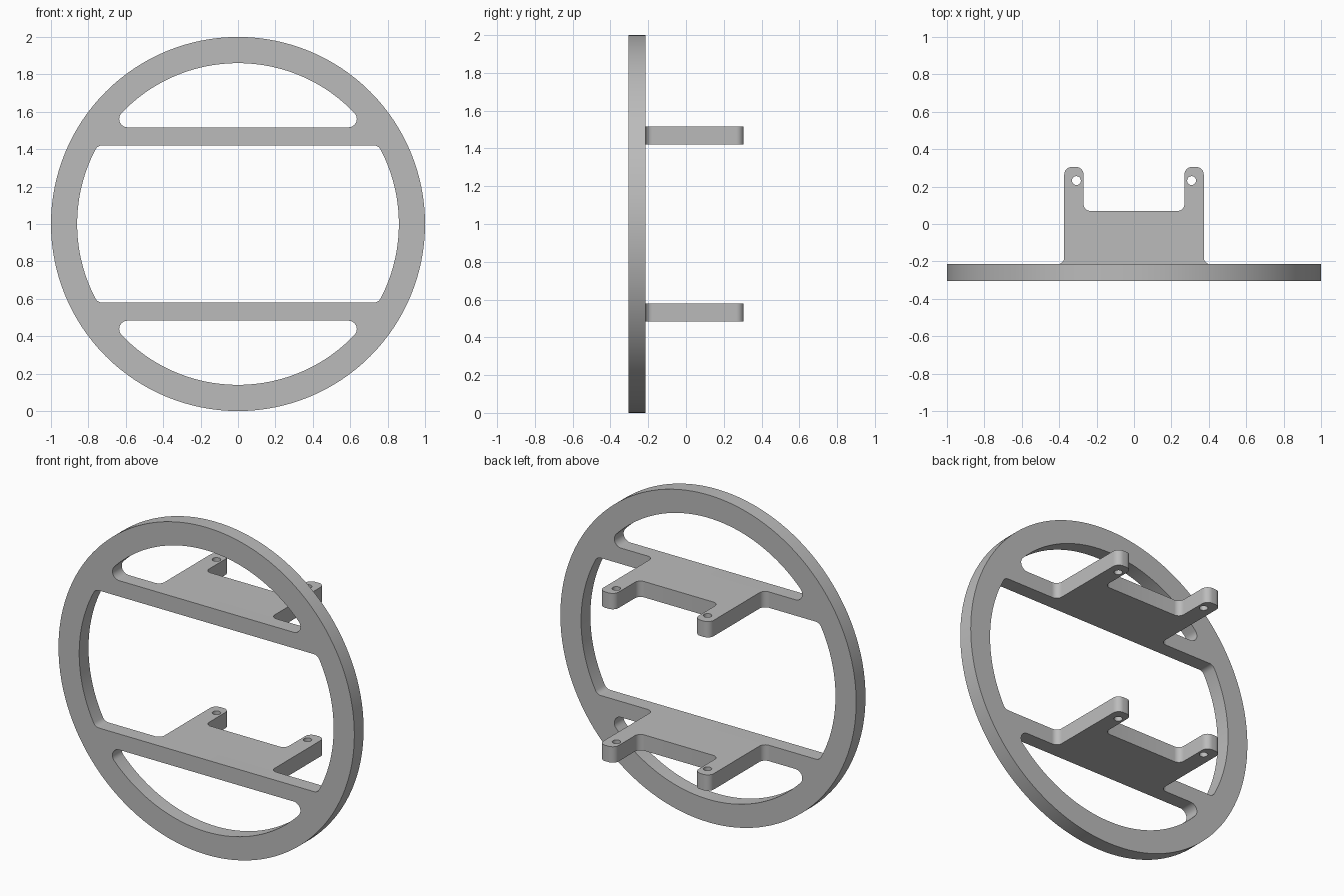
import bpy, bmesh, math
from mathutils import Matrix, Vector

cube = bpy.data.objects.get("Cube")
if cube:
    bpy.data.objects.remove(cube, do_unlink=True)

grey = bpy.data.materials.new("plain grey")
grey.use_nodes = True
colour = (0.5, 0.5, 0.5, 1)
grey.diffuse_color = colour
grey.node_tree.nodes["Principled BSDF"].inputs["Base Color"].default_value = colour


def arc(cx, cy, r, start, end, steps):
    """Points along an arc, angles in radians."""
    return [(cx + r * math.cos(start + (end - start) * i / steps),
             cy + r * math.sin(start + (end - start) * i / steps))
            for i in range(steps + 1)]


def circle(cx, cy, r, sides):
    return arc(cx, cy, r, 0, math.tau, sides)[:-1]


def fillet(corners, steps=8):
    """Round each (x, y, radius) corner of a closed right-angled outline."""
    out = []
    for i, (x, y, r) in enumerate(corners):
        p = Vector((x, y))
        if r == 0:
            out.append((x, y))
            continue
        a = (Vector(corners[i - 1][:2]) - p).normalized() * r
        b = (Vector(corners[(i + 1) % len(corners)][:2]) - p).normalized() * r
        for k in range(steps + 1):
            t = k / steps * math.pi / 2
            out.append(tuple(p + a * (1 - math.sin(t)) + b * (1 - math.cos(t))))
    return out


def plate(name, loops, thickness, matrix):
    """Extrude an outline with holes into a solid plate."""
    curve = bpy.data.curves.new(name, "CURVE")
    curve.dimensions = "2D"
    curve.fill_mode = "BOTH"
    curve.extrude = thickness / 2
    for loop in loops:
        spline = curve.splines.new("POLY")
        spline.points.add(len(loop) - 1)
        for point, (x, y) in zip(spline.points, loop):
            point.co = (x, y, 0, 1)
        spline.use_cyclic_u = True
    helper = bpy.data.objects.new(name + " outline", curve)
    bpy.context.collection.objects.link(helper)
    bpy.context.view_layer.update()
    depsgraph = bpy.context.evaluated_depsgraph_get()
    mesh = bpy.data.meshes.new_from_object(helper.evaluated_get(depsgraph))
    bpy.data.objects.remove(helper, do_unlink=True)
    bpy.data.curves.remove(curve)
    bm = bmesh.new()
    bm.from_mesh(mesh)
    bmesh.ops.remove_doubles(bm, verts=bm.verts, dist=0.0001)
    bmesh.ops.transform(bm, matrix=matrix, verts=bm.verts)
    bmesh.ops.recalc_face_normals(bm, faces=bm.faces)
    bm.to_mesh(mesh)
    bm.free()
    mesh.materials.clear()
    mesh.materials.append(grey)
    obj = bpy.data.objects.new(name, mesh)
    bpy.context.collection.objects.link(obj)
    bpy.ops.object.select_all(action="DESELECT")
    obj.select_set(True)
    bpy.context.view_layer.objects.active = obj
    bpy.ops.object.shade_smooth_by_angle(angle=math.radians(30))
    return obj


INNER, BAR_LOW, BAR_HIGH = 0.86, 0.42, 0.517
FRONT, BACK, TIP = -0.305, -0.215, 0.305

# Crescent window above the bar: big arc, then one rounded corner per side
r = 0.045
cy = BAR_HIGH + r
cx = math.sqrt((INNER - r) ** 2 - cy ** 2)
turn = math.atan2(cy, cx)
crescent = (arc(0, 0, INNER, turn, math.pi - turn, 48)
            + arc(-cx, cy, r, math.pi - turn, math.pi * 1.5, 12)[1:]
            + arc(cx, cy, r, -math.pi / 2, turn, 12)[:-1])

# Middle window: two side arcs, four rounded corners
r = 0.04
cy = BAR_LOW - r
cx = math.sqrt((INNER - r) ** 2 - cy ** 2)
turn = math.atan2(cy, cx)
right = (arc(cx, -cy, r, -math.pi / 2, -turn, 8)
         + arc(0, 0, INNER, -turn, turn, 32)[1:-1]
         + arc(cx, cy, r, turn, math.pi / 2, 8))
middle = right + [(-x, -y) for x, y in right]

# Round frame with its two crossbars
plate("round_frame",
      [circle(0, 0, 1, 128), crescent, [(x, -y) for x, y in crescent], middle],
      BACK - FRONT,
      Matrix.Translation((0, (FRONT + BACK) / 2, 1)) @ Matrix.Rotation(math.pi / 2, 4, "X"))

# Two-armed bracket, flared where it meets the crossbar
half = [(0.41, BACK, 0), (0.373, BACK, 0.037), (0.373, TIP, 0.04),
        (0.27, TIP, 0.04), (0.27, 0.07, 0.037)]
outline = fillet(half + [(-x, y, r) for x, y, r in reversed(half)])
holes = [circle(side * 0.308, 0.232, 0.024, 20) for side in (-1, 1)]
for name, side in (("upper_bracket", 1), ("lower_bracket", -1)):
    height = 1 + side * (BAR_LOW + BAR_HIGH) / 2
    plate(name, [outline] + holes, BAR_HIGH - BAR_LOW,
          Matrix.Translation((0, 0, height)))
